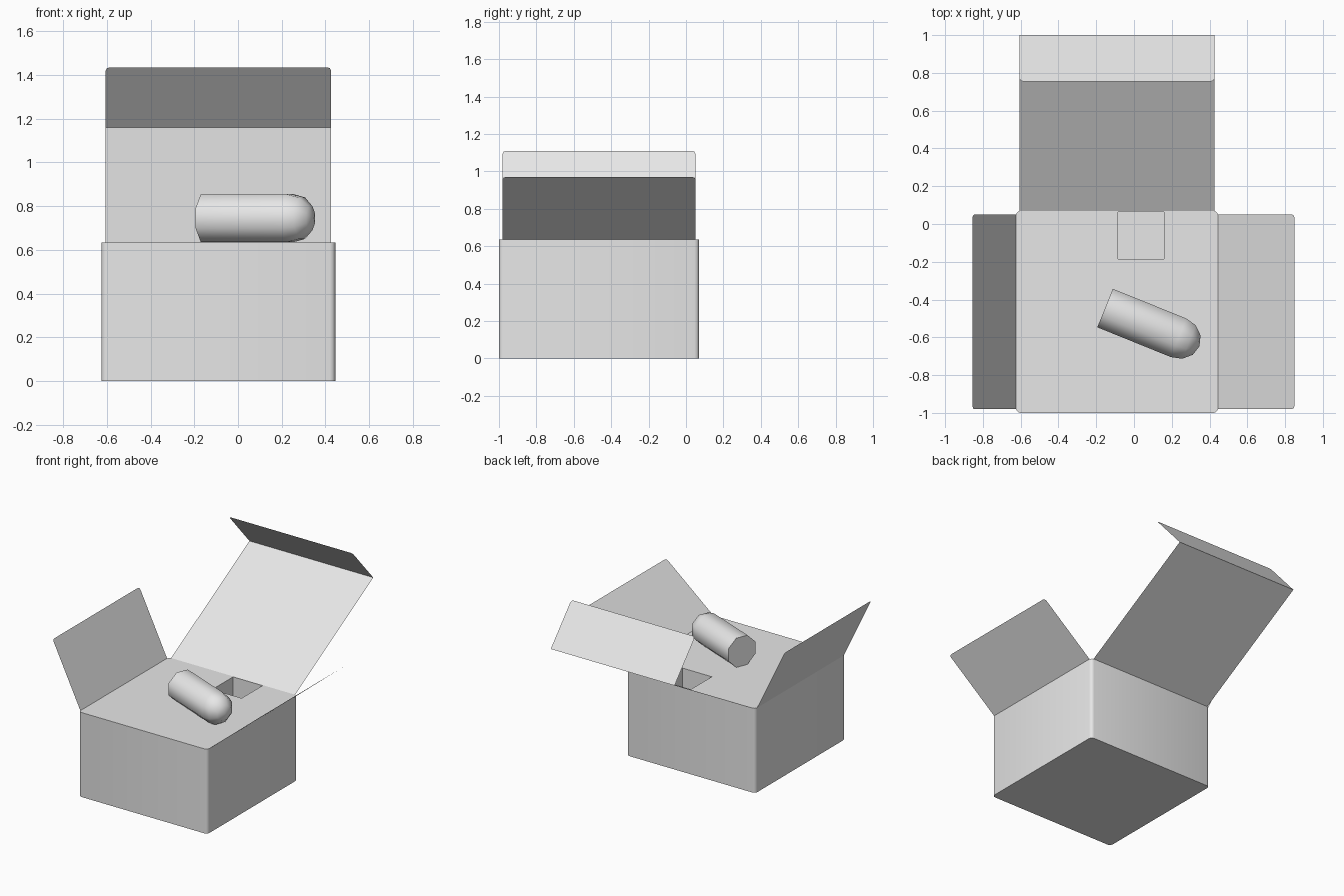
import bpy
import bmesh
from math import atan2, cos, sin, pi, radians
from mathutils import Vector

cube = bpy.data.objects.get("Cube")
if cube:
    bpy.data.objects.remove(cube, do_unlink=True)

grey = bpy.data.materials.new("light_grey")
grey.use_nodes = True
grey.diffuse_color = (0.8, 0.8, 0.8, 1)
grey.node_tree.nodes["Principled BSDF"].inputs["Base Color"].default_value = (0.8, 0.8, 0.8, 1)

# Main dimensions
LEFT, RIGHT, FRONT, BACK, HEIGHT = -0.625, 0.445, -1.0, 0.07, 0.635
INSET, CORNER = 0.02, 0.025


def make_object(name, bm):
    bmesh.ops.recalc_face_normals(bm, faces=bm.faces)
    mesh = bpy.data.meshes.new(name)
    bm.to_mesh(mesh)
    bm.free()
    mesh.materials.append(grey)
    obj = bpy.data.objects.new(name, mesh)
    bpy.context.collection.objects.link(obj)
    return obj


def smooth(obj, angle):
    bpy.ops.object.select_all(action="DESELECT")
    obj.select_set(True)
    bpy.context.view_layer.objects.active = obj
    bpy.ops.object.shade_smooth_by_angle(angle=radians(angle))


def block(low, high):
    low, high = Vector(low), Vector(high)
    bm = bmesh.new()
    bmesh.ops.create_cube(bm, size=1)
    bmesh.ops.scale(bm, vec=high - low, verts=bm.verts)
    bmesh.ops.translate(bm, vec=(low + high) / 2, verts=bm.verts)
    return bm


def sheet(name, profile, start, end, place):
    """Thin folded panel swept from start to end, with clipped outer corners."""
    bm = bmesh.new()
    rows = [[bm.verts.new(place(s, *p)) for s in (start, end)] for p in profile]
    for a, b in zip(rows, rows[1:]):
        bm.faces.new((a[0], a[1], b[1], b[0]))
    bmesh.ops.bevel(bm, geom=rows[-1], offset=0.018, segments=2,
                    profile=0.5, affect="VERTICES")
    return make_object(name, bm)


# Closed carton with rounded upright edges
bm = block((LEFT, FRONT, 0), (RIGHT, BACK, HEIGHT))
upright = [e for e in bm.edges if abs(e.verts[0].co.z - e.verts[1].co.z) > 0.1]
bmesh.ops.bevel(bm, geom=upright, offset=CORNER, segments=3, profile=0.5, affect="EDGES")
carton = make_object("carton_body", bm)

# Square pocket sunk into the top
cutter = make_object("pocket_cutter", block((-0.085, -0.185, 0.385), (0.16, 0.063, 0.8)))
cutter.hide_render = True
cut = carton.modifiers.new("pocket", "BOOLEAN")
cut.object = cutter
cut.solver = "EXACT"
bpy.context.view_layer.objects.active = carton
bpy.ops.object.modifier_apply(modifier=cut.name)
bpy.data.objects.remove(cutter, do_unlink=True)
smooth(carton, 40)

# Side flaps, leaning outward by different amounts
for name, hinge, tip in (("right_flap", LEFT, (-0.855, 1.11)),
                         ("left_flap", RIGHT, (0.85, 0.97))):
    sheet(name, [(hinge, HEIGHT), tip], FRONT + INSET, BACK - INSET,
          lambda s, x, z: (x, s, z))

# Open lid with its folded tuck panel
sheet("lid", [(BACK, HEIGHT), (1.0, 1.16), (0.755, 1.435)], LEFT + INSET, RIGHT - INSET,
      lambda s, y, z: (s, y, z))

# Eight-sided capsule with a flat end and a domed end
SIDES, RADIUS, STRAIGHT = 8, 0.119, 0.42
rings = [(0, RADIUS)] + [(STRAIGHT + RADIUS * sin(t * pi / 6), RADIUS * cos(t * pi / 6))
                         for t in range(3)]
bm = bmesh.new()
loops = []
for along, r in rings:
    angles = [(i + 0.5) * 2 * pi / SIDES for i in range(SIDES)]
    loops.append([bm.verts.new((along, r * cos(a), r * sin(a))) for a in angles])
for a, b in zip(loops, loops[1:]):
    for i in range(SIDES):
        j = (i + 1) % SIDES
        bm.faces.new((a[i], a[j], b[j], b[i]))
bm.faces.new(loops[0])
tip = bm.verts.new((STRAIGHT + RADIUS, 0, 0))
for i in range(SIDES):
    bm.faces.new((loops[-1][i], loops[-1][(i + 1) % SIDES], tip))
capsule = make_object("capsule", bm)
capsule.location = (-0.153, -0.445, HEIGHT + 0.11)
capsule.rotation_euler.z = atan2(-0.085, 0.21)
smooth(capsule, 60)
